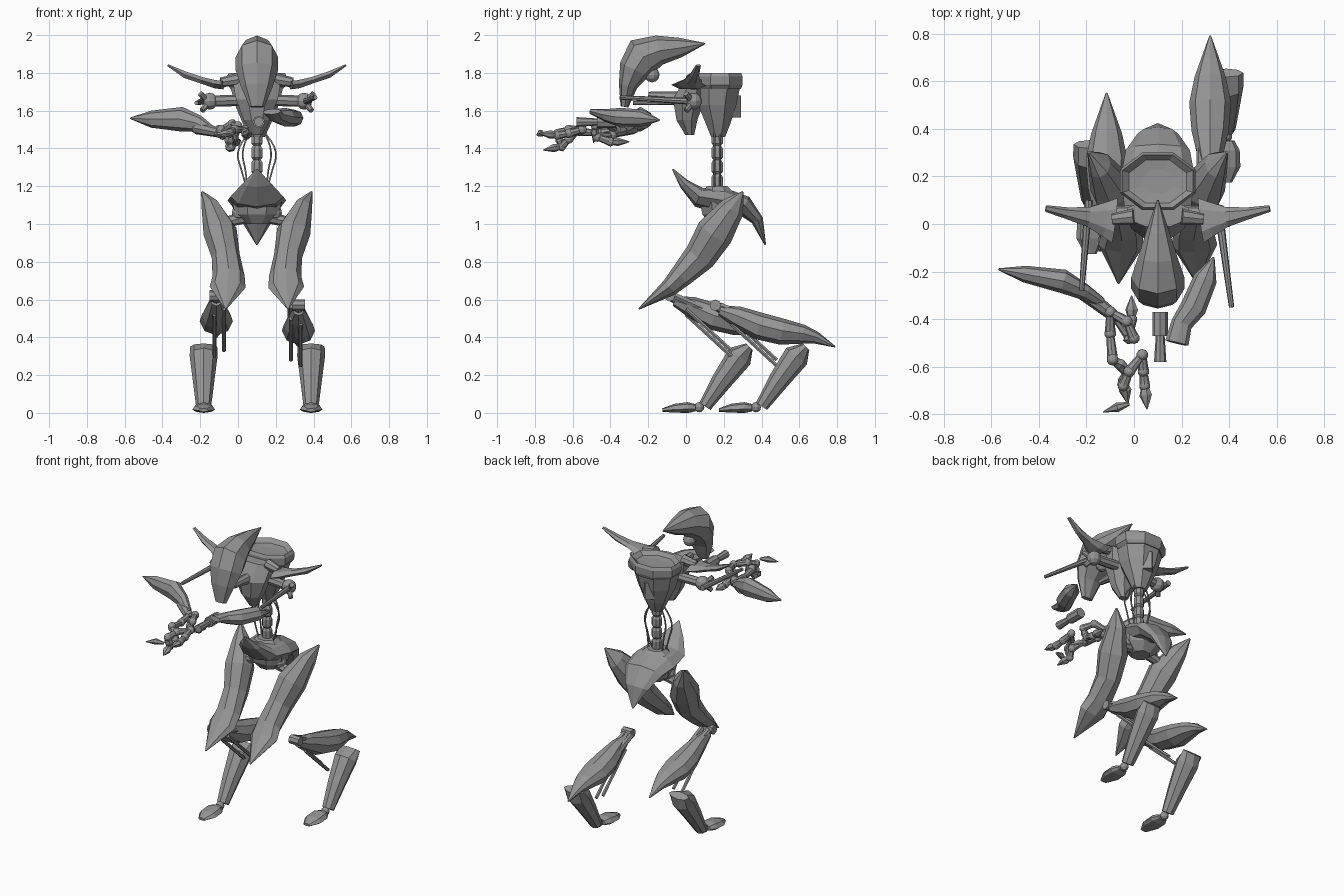
import bpy, bmesh, math
from mathutils import Vector

default_cube = bpy.data.objects.get("Cube")
if default_cube:
    bpy.data.objects.remove(default_cube)

# One plain colour for everything
grey = bpy.data.materials.new("plain_grey")
grey.use_nodes = True
grey.diffuse_color = (.3, .3, .3, 1)
grey.node_tree.nodes["Principled BSDF"].inputs["Base Color"].default_value = grey.diffuse_color

MID = .1  # the body's plane of symmetry


def finish(name, bm):
    bmesh.ops.recalc_face_normals(bm, faces=bm.faces)
    mesh = bpy.data.meshes.new(name)
    bm.to_mesh(mesh)
    bm.free()
    mesh.materials.append(grey)
    obj = bpy.data.objects.new(name, mesh)
    bpy.context.scene.collection.objects.link(obj)
    return obj


def skin(name, loops):
    """Bridge a list of equal point loops and cap both ends."""
    bm = bmesh.new()
    rows = [[bm.verts.new(point) for point in loop] for loop in loops]
    count = len(rows[0])
    for low, high in zip(rows, rows[1:]):
        for i in range(count):
            j = (i + 1) % count
            bm.faces.new((low[i], low[j], high[j], high[i]))
    bm.faces.new(rows[0])
    bm.faces.new(rows[-1])
    return finish(name, bm)


def loft(name, stations, sides=8, across=(1, 0, 0), under=1):
    """Stations are x, y, z, half width, half height; under scales the lower half."""
    points = [Vector(s[:3]) for s in stations]
    loops = []
    for i, (point, station) in enumerate(zip(points, stations)):
        along = (points[min(i + 1, len(points) - 1)] - points[max(i - 1, 0)]).normalized()
        side = Vector(across)
        side = (side - along * side.dot(along)).normalized()
        up = side.cross(along)
        loop = []
        for k in range(sides):
            a = math.tau * k / sides
            rise = math.sin(a) * station[4]
            loop.append(point + side * math.cos(a) * station[3] + up * (rise if rise > 0 else rise * under))
        loops.append(loop)
    return skin(name, loops)


def rings(name, levels, sides=8):
    """Stacked level polygons on the body's midline: y, z, x radius, y radius."""
    turn = math.pi / sides
    return skin(name, [[(MID + rx * math.cos(math.tau * k / sides + turn),
                         y + ry * math.sin(math.tau * k / sides + turn), z)
                        for k in range(sides)] for y, z, rx, ry in levels])


def rod(name, start, end, radius, tip=None, sides=8):
    across = (0, 0, 1) if abs(start[2] - end[2]) < abs(start[0] - end[0]) else (1, 0, 0)
    tip = radius if tip is None else tip
    return loft(name, [(*start, radius, radius), (*end, tip, tip)], sides, across)


def ball(name, centre, radius):
    bm = bmesh.new()
    bmesh.ops.create_uvsphere(bm, u_segments=10, v_segments=6, radius=radius)
    bmesh.ops.translate(bm, verts=bm.verts, vec=centre)
    return finish(name, bm)


def wire(name, points, radius):
    curve = bpy.data.curves.new(name, "CURVE")
    curve.dimensions = "3D"
    curve.bevel_depth = radius
    curve.bevel_resolution = 1
    curve.resolution_u = 4
    spline = curve.splines.new("BEZIER")
    spline.bezier_points.add(len(points) - 1)
    for knot, point in zip(spline.bezier_points, points):
        knot.co = point
        knot.handle_left_type = knot.handle_right_type = "AUTO"
    curve.materials.append(grey)
    bpy.context.scene.collection.objects.link(bpy.data.objects.new(name, curve))


# Head: swept-back crest with a long tapering face
loft("head_crest", [
    (MID, .1, 1.955, .004, .004), (MID, -.03, 1.932, .048, .055), (MID, -.14, 1.917, .083, .083),
    (MID, -.225, 1.885, .112, .11), (MID, -.27, 1.815, .113, .088), (MID, -.305, 1.73, .085, .052),
    (MID, -.325, 1.62, .04, .022)], across=(-1, 0, 0), under=.9)
ball("eye", (MID, -.18, 1.79), .04)
rod("neck", (MID, -.2, 1.68), (MID, .08, 1.66), .02, .045)

# Torso: tapered drum with a stepped dish on top, chest plate and back pack
rings("torso", [(.17, 1.46, .045, .04), (.17, 1.53, .08, .07), (.165, 1.63, .125, .11),
                (.17, 1.72, .15, .125)])
rings("torso_rim", [(.18, 1.715, .15, .12), (.18, 1.735, .168, .128), (.18, 1.78, .172, .13),
                    (.18, 1.8, .16, .12), (.178, 1.775, .13, .098), (.178, 1.77, .07, .052)])
rings("chest_plate", [(.02, 1.47, .03, .025), (.005, 1.55, .075, .06), (.015, 1.66, .12, .09),
                      (.045, 1.765, .14, .06)])
rod("back_pack", (MID, .25, 1.565), (MID, .25, 1.68), .04, sides=4)

# Spine with loose cables
for i in range(4):
    z = 1.19 + i * .075
    rings("spine_segment", [(.165, z, .022, .022), (.165, z + .012, .032, .032),
                            (.165, z + .06, .032, .032), (.165, z + .075, .022, .022)])
for s in (-1, 1):
    for reach, y in ((.1, .15), (.075, .18)):
        wire("spine_cable", [(MID + s * .04, y, 1.49), (MID + s * reach, y, 1.38),
                             (MID + s * reach * .8, y, 1.28), (MID + s * .05, y, 1.18)], .005)

# Pelvis: saddle shell rising at the front and hooking down behind
loft("pelvis_shell", [
    (MID, -.07, 1.29, .004, .004), (MID, -.01, 1.215, .075, .025), (MID, .07, 1.145, .14, .05),
    (MID, .2, 1.125, .155, .065), (MID, .31, 1.1, .135, .05), (MID, .38, 1.02, .085, .03),
    (MID, .42, .89, .004, .004)], under=1.15)
rings("pelvis_core", [(.18, 1, .06, .06), (.18, 1.05, .125, .1), (.18, 1.13, .145, .12),
                      (.165, 1.2, .06, .06)])

for s in (-1, 1):
    # Shoulder fins and joints
    rod("shoulder_mount", (MID + s * .1, .03, 1.765), (MID + s * .19, .02, 1.75), .035, .025)
    loft("shoulder_fin", [
        (MID + s * .18, .015, 1.735, .095, .025), (MID + s * .22, .02, 1.74, .075, .025),
        (MID + s * .29, .03, 1.76, .042, .02), (MID + s * .38, .045, 1.79, .025, .02),
        (MID + s * .47, .065, 1.84, .014, .006)], 6, (0, 1, 0))
    rod("shoulder_bar", (MID + s * .08, .05, 1.655), (MID + s * .25, .04, 1.65), .03)
    ball("shoulder_joint", (MID + s * .25, .04, 1.65), .045)
    rod("shoulder_fork", (MID + s * .25, .04, 1.64), (MID + s * .3, 0, 1.69), .02, .015)
    rod("shoulder_fork", (MID + s * .25, .04, 1.65), (MID + s * .29, 0, 1.6), .02, .015)
    # Thigh shells and hip struts
    loft("thigh_shell", [
        (MID + s * .29, .3, 1.17, .006, .006), (MID + s * .245, .245, 1.09, .05, .07),
        (MID + s * .195, .15, .96, .09, .105), (MID + s * .165, .07, .83, .075, .09),
        (MID + s * .15, -.03, .725, .085, .065), (MID + s * .155, -.09, .665, .095, .05),
        (MID + s * .165, -.25, .55, .004, .004)], under=.9)
    rod("hip_strut", (MID + s * .05, .17, 1.04), (MID + s * .2, .17, 1.0), .035, .025)
    ball("hip_joint", (MID + s * .09, .17, 1.06), .045)

# Lower legs: the left one trails behind the right
for side, s, x, back, lift in (("left", 1, .32, .24, 0), ("right", -1, -.115, 0, .05)):
    def at(dx, y, z, *size):
        return (x + s * dx, y + back, z + lift, *size)
    loft(side + "_calf_shell", [
        at(0, -.06, .545, .03, .03), at(0, .03, .515, .05, .06), at(0, .15, .465, .078, .078),
        at(0, .27, .435, .088, .075), at(0, .38, .42, .065, .055), at(0, .45, .4, .04, .035),
        at(0, .55, .35, .004, .004)], across=(-1, 0, 0), under=.85)
    rod(side + "_knee_axle", at(-.035, -.085, .57), at(.035, -.085, .57), .03)
    rod(side + "_knee_link", at(0, -.085, .57), at(0, .03, .5), .025)
    for dx, drop in ((-.04, 0), (.01, .03)):
        rod(side + "_calf_bar", at(dx, -.06, .57), at(dx, .12, .49), .018, sides=6)
        rod(side + "_calf_piston", at(dx, 0, .5 - drop), at(dx, .24, .28 - drop), .011, sides=6)
    # Shin, ankle and wedge foot
    shift = .3 if s > 0 else 0
    px = x + s * .067

    def foot(y, z, *size):
        return (px, y + shift, z, *size)
    loft(side + "_shin", [foot(.335, .35, .072, .025), foot(.285, .3, .074, .07),
                          foot(.19, .17, .057, .055), foot(.1, .035, .04, .035)], 8)
    ball(side + "_ankle", foot(.07, .03), .027)
    loft(side + "_foot", [foot(.05, .022, .035, .025), foot(.01, .02, .057, .037),
                          foot(-.06, .018, .06, .03), foot(-.125, .012, .025, .012)],
         across=(-1, 0, 0), under=.55)

# Upper arm rods reaching forward
for start, end in (((.36, .02, 1.65), (.41, -.35, 1.67)), ((-.19, .1, 1.65), (-.22, -.28, 1.64))):
    rod("upper_arm", start, end, .018, .011)

# Leaf-shaped forearms
loft("right_forearm", [
    (-.57, -.19, 1.56, .004, .004), (-.46, -.21, 1.555, .035, .045), (-.3, -.24, 1.555, .05, .065),
    (-.21, -.285, 1.53, .035, .045), (-.14, -.33, 1.495, .025, .025)], across=(0, 1, 0))
loft("left_forearm", [
    (.335, -.14, 1.55, .004, .004), (.3, -.23, 1.56, .05, .045), (.25, -.35, 1.565, .055, .05),
    (.2, -.42, 1.575, .045, .035), (.18, -.5, 1.595, .05, .015)])
rod("right_wrist", (-.22, -.28, 1.51), (-.08, -.39, 1.48), .035, .025)
rod("left_wrist", (.11, -.37, 1.54), (.11, -.47, 1.54), .033)
rod("left_wrist_tip", (.11, -.46, 1.54), (.11, -.58, 1.54), .018, .026)


# Hands: jointed fingers ending in claws that point along a given aim
def finger(name, joints, aim):
    for start, end in zip(joints, joints[1:]):
        ball(name + "_joint", start, .025)
        rod(name + "_bone", start, end, .016, .023)
    end, aim = Vector(joints[-1]), Vector(aim).normalized()
    ball(name + "_knuckle", end, .024)
    loft(name + "_claw", [(*end, .015, .015), (*(end + aim * .04), .028, .022),
                          (*(end + aim * .1), .002, .002)], 6, (.9, .2, .3))


finger("right_finger", [(-.1, -.37, 1.5), (-.1, -.46, 1.48), (-.09, -.57, 1.49)], (1, -.6, -.3))
finger("right_finger", [(-.08, -.39, 1.47), (-.02, -.47, 1.46), (-.01, -.4, 1.435)], (0, 1, 0))
finger("right_thumb", [(-.1, -.37, 1.49), (-.03, -.41, 1.53), (0, -.48, 1.52)], (-.5, -.1, -1))
finger("left_finger", [(.035, -.55, 1.5), (.04, -.62, 1.48), (.045, -.68, 1.47)], (.1, -1, .1))
finger("left_finger", [(.035, -.55, 1.5), (-.02, -.62, 1.5), (-.045, -.68, 1.48)], (0, .3, -1))
finger("left_thumb", [(-.09, -.57, 1.5), (-.03, -.62, 1.45), (-.045, -.66, 1.41)], (.2, -1, -.2))
loft("curled_claw", [(-.02, -.755, 1.475, .008, .008), (-.07, -.77, 1.48, .02, .02),
                     (-.13, -.79, 1.47, .002, .002)], 6, (0, 1, 0))
